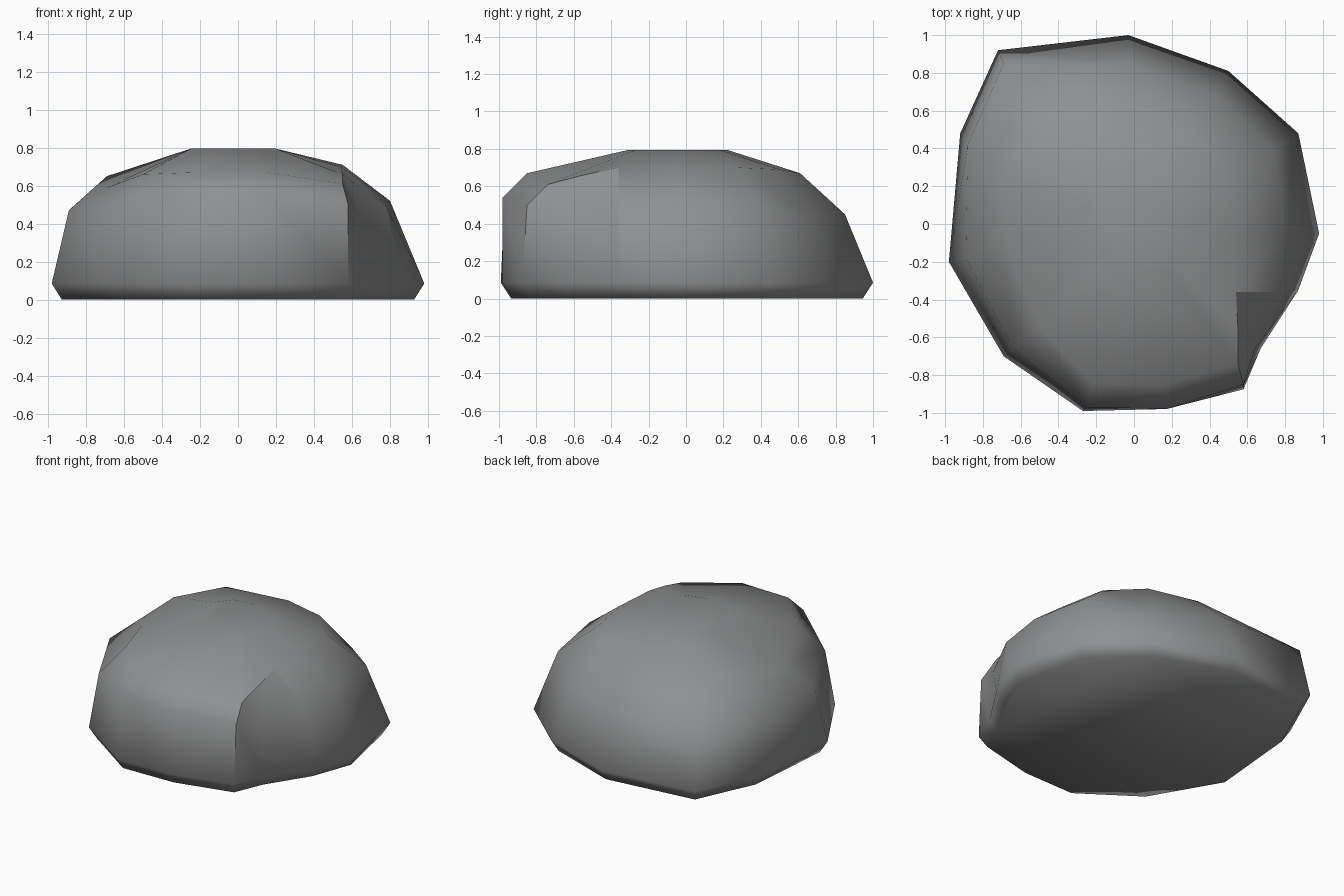
import bpy, bmesh

if "Cube" in bpy.data.objects:
    bpy.data.objects.remove(bpy.data.objects["Cube"])

# Widest outline of the boulder, just above the ground (x, y)
OUTLINE = [(-0.03, 1.0), (0.5, 0.81), (0.87, 0.48), (0.98, -0.05), (0.87, -0.35),
           (0.67, -0.66), (0.58, -0.875), (0.15, -0.98), (-0.27, -0.99),
           (-0.69, -0.70), (-0.98, -0.2), (-0.92, 0.48), (-0.72, 0.92)]

# Shoulder where the sides turn inwards (x, y, z)
SHOULDER = [(-0.03, 0.85, 0.45), (0.42, 0.69, 0.42), (0.74, 0.39, 0.50), (0.80, -0.05, 0.52),
            (0.78, -0.36, 0.49), (0.64, -0.66, 0.45), (0.58, -0.85, 0.50),
            (0.17, -0.98, 0.54), (-0.25, -0.97, 0.54), (-0.64, -0.66, 0.47),
            (-0.89, -0.18, 0.47), (-0.88, 0.42, 0.48), (-0.69, 0.85, 0.44)]

# Brow where the sides meet the domed top (x, y, z)
BROW = [(-0.03, 0.61, 0.67), (0.3, 0.5, 0.69), (0.5, 0.28, 0.70), (0.55, -0.05, 0.71),
        (0.54, -0.36, 0.70), (0.55, -0.55, 0.66), (0.55, -0.74, 0.61),
        (0.15, -0.85, 0.67), (-0.22, -0.84, 0.67), (-0.5, -0.55, 0.66),
        (-0.69, -0.10, 0.59), (-0.69, 0.26, 0.65), (-0.48, 0.55, 0.67)]

n = len(OUTLINE)
levels = [
    [(x * 0.945, y * 0.945, 0.0) for x, y in OUTLINE],
    [(x, y, 0.085) for x, y in OUTLINE],
    SHOULDER,
    BROW,
    [(x * 0.36, y * 0.36, 0.795) for x, y, z in BROW],
]

# Skin the rings into one closed boulder
bm = bmesh.new()
rings = [[bm.verts.new(p) for p in level] for level in levels]
for low, high in zip(rings, rings[1:]):
    for i in range(n):
        j = (i + 1) % n
        bm.faces.new((low[i], low[j], high[j], high[i]))
bm.faces.new(rings[0])
bm.faces.new(rings[-1])
bmesh.ops.recalc_face_normals(bm, faces=bm.faces[:])
for f in bm.faces:
    f.smooth = True

# Hard crease around the chipped front right corner
outline, shoulder, brow = rings[1], rings[2], rings[3]
crease = [brow[4], brow[5], brow[6], shoulder[6], outline[6]]
chip_side = [brow[4], shoulder[4], outline[4]]
for path in (crease, chip_side):
    for a, b in zip(path, path[1:]):
        edge = bm.edges.get((a, b))
        if edge:
            edge.smooth = False

mesh = bpy.data.meshes.new("boulder")
bm.to_mesh(mesh)
bm.free()
boulder = bpy.data.objects.new("boulder", mesh)
bpy.context.collection.objects.link(boulder)

# Stone colour
stone = bpy.data.materials.new("stone grey")
stone.diffuse_color = (0.275, 0.28, 0.285, 1.0)
stone.use_nodes = True
stone.node_tree.nodes["Principled BSDF"].inputs["Base Color"].default_value = stone.diffuse_color
mesh.materials.append(stone)
